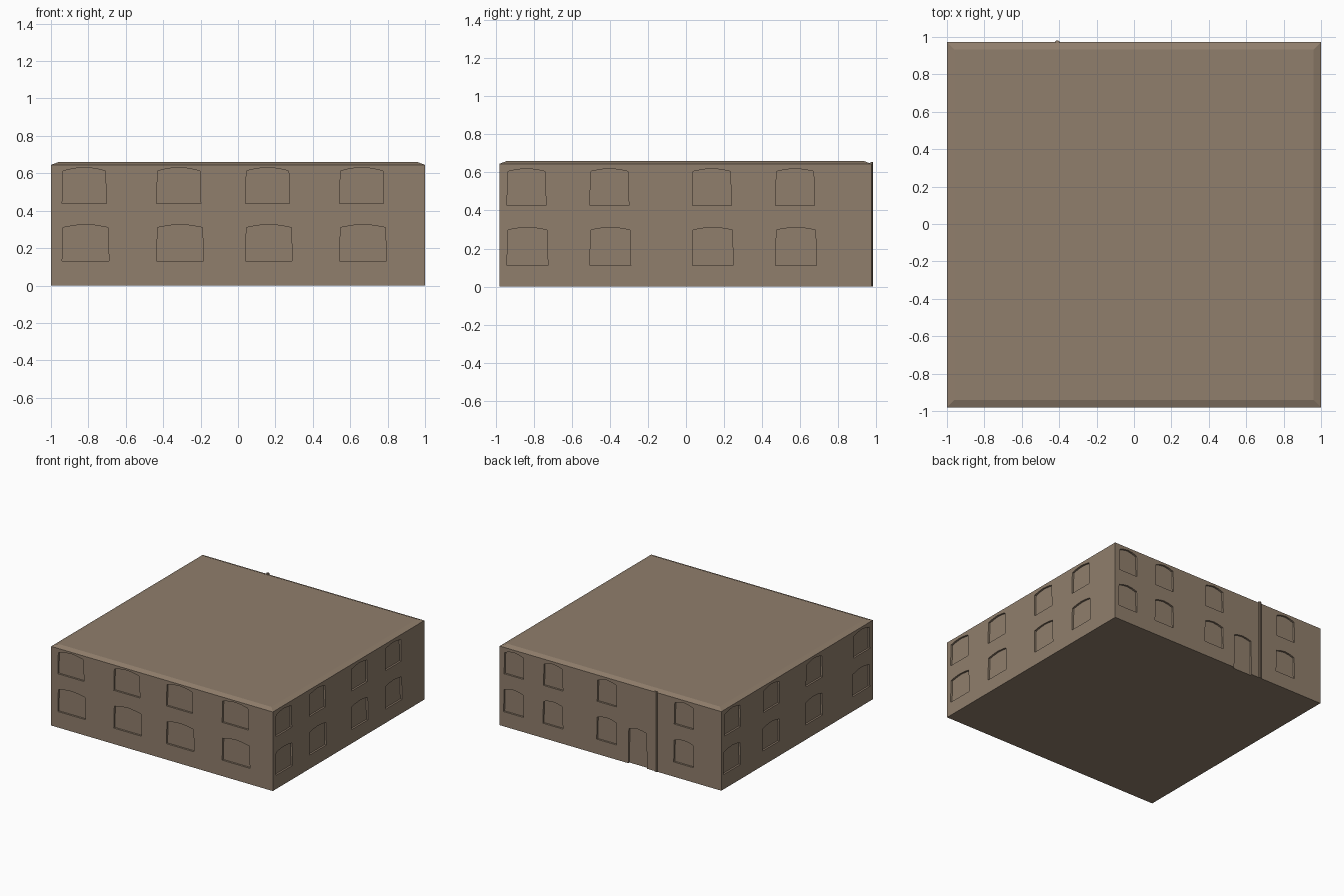
import bpy, bmesh
from mathutils import Vector

if "Cube" in bpy.data.objects:
    bpy.data.objects.remove(bpy.data.objects["Cube"])

X, YF, YB = 1.0, -0.98, 0.973     # wall planes
EAVE, TOP, INSET = 0.645, 0.66, 0.04
DEPTH = 0.015                     # recess depth of openings

stone = bpy.data.materials.new("brown_stone")
stone.diffuse_color = (0.28, 0.21, 0.15, 1)
stone.use_nodes = True
stone.node_tree.nodes["Principled BSDF"].inputs["Base Color"].default_value = stone.diffuse_color


def make_object(name, bm):
    bmesh.ops.recalc_face_normals(bm, faces=bm.faces[:])
    mesh = bpy.data.meshes.new(name)
    bm.to_mesh(mesh)
    bm.free()
    mesh.materials.append(stone)
    obj = bpy.data.objects.new(name, mesh)
    bpy.context.collection.objects.link(obj)
    return obj


def add_prism(bm, loop, offset):
    """Extrude a closed loop of points along an offset."""
    verts = [bm.verts.new(p) for p in loop]
    face = bm.faces.new(verts)
    ext = bmesh.ops.extrude_face_region(bm, geom=[face], use_keep_orig=True)
    moved = [g for g in ext["geom"] if isinstance(g, bmesh.types.BMVert)]
    bmesh.ops.translate(bm, verts=moved, vec=offset)


# main block with a shallow chamfered roof rim
bm = bmesh.new()
rings = []
for z, i in ((0, 0), (EAVE, 0), (TOP, INSET)):
    rings.append([bm.verts.new(p) for p in (
        (-X + i, YF + i, z), (X - i, YF + i, z), (X - i, YB - i, z), (-X + i, YB - i, z))])
for a, b in zip(rings, rings[1:]):
    for k in range(4):
        bm.faces.new((a[k], a[(k + 1) % 4], b[(k + 1) % 4], b[k]))
bm.faces.new(rings[0][::-1])
bm.faces.new(rings[-1])
building = make_object("building", bm)

# openings with slightly arched heads on each wall
cut = bmesh.new()


def opening(wall, a, b, z0, z1, peak):
    m = (a + b) / 2
    q = (b - a) / 4
    mid = z1 + (peak - z1) * 0.65
    outline = [(a, z0), (b, z0), (b - 0.005, z1), (m + q, mid), (m, peak), (m - q, mid), (a + 0.005, z1)]
    place, normal = {
        "front": (lambda u, z: (u, YF, z), (0, -1, 0)),
        "back": (lambda u, z: (u, YB, z), (0, 1, 0)),
        "right": (lambda u, z: (X, u, z), (1, 0, 0)),
        "left": (lambda u, z: (-X, u, z), (-1, 0, 0)),
    }[wall]
    n = Vector(normal)
    add_prism(cut, [Vector(place(u, z)) - n * DEPTH for u, z in outline], n * (DEPTH + 0.05))


# left ends of the windows, width above, width below, heights
walls = {
    "front": ((-0.94, -0.435, 0.04, 0.543), 0.236, 0.25, (0.438, 0.613, 0.632), (0.13, 0.31, 0.327)),
    "right": ((-0.94, -0.505, 0.033, 0.47), 0.205, 0.215, (0.427, 0.605, 0.62), (0.112, 0.298, 0.311)),
    "back": ((-0.75, -0.055, 0.43, 0.785), 0.175, 0.18, (0.43, 0.605, 0.625), (0.12, 0.3, 0.318)),
    "left": ((-0.94, -0.33, 0.22, 0.725), 0.21, 0.22, (0.43, 0.605, 0.625), (0.12, 0.3, 0.318)),
}
for wall, (starts, w_up, w_low, up, low) in walls.items():
    for s in starts:
        opening(wall, s, s + w_up, *up)
        opening(wall, s, s + w_low, *low)
opening("back", -0.33, -0.16, -0.05, 0.285, 0.3)   # doorway

cutter = make_object("opening_cutter", cut)
cutter.hide_render = True
mod = building.modifiers.new("openings", "BOOLEAN")
mod.operation = "DIFFERENCE"
mod.solver = "EXACT"
mod.object = cutter
bpy.context.view_layer.objects.active = building
building.select_set(True)
bpy.ops.object.modifier_apply(modifier=mod.name)
bpy.data.objects.remove(cutter)

# drainpipe on the back wall
bm = bmesh.new()
r = 0.012
add_prism(bm, [Vector((-0.41 - r, YB - 0.005, 0)), Vector((-0.41 + r, YB - 0.005, 0)),
               Vector((-0.41 + r, YB + 0.003, 0)), Vector((-0.41 + r / 2, YB + 0.008, 0)),
               Vector((-0.41 - r / 2, YB + 0.008, 0)), Vector((-0.41 - r, YB + 0.003, 0))],
          Vector((0, 0, 0.655)))
make_object("drainpipe", bm)
